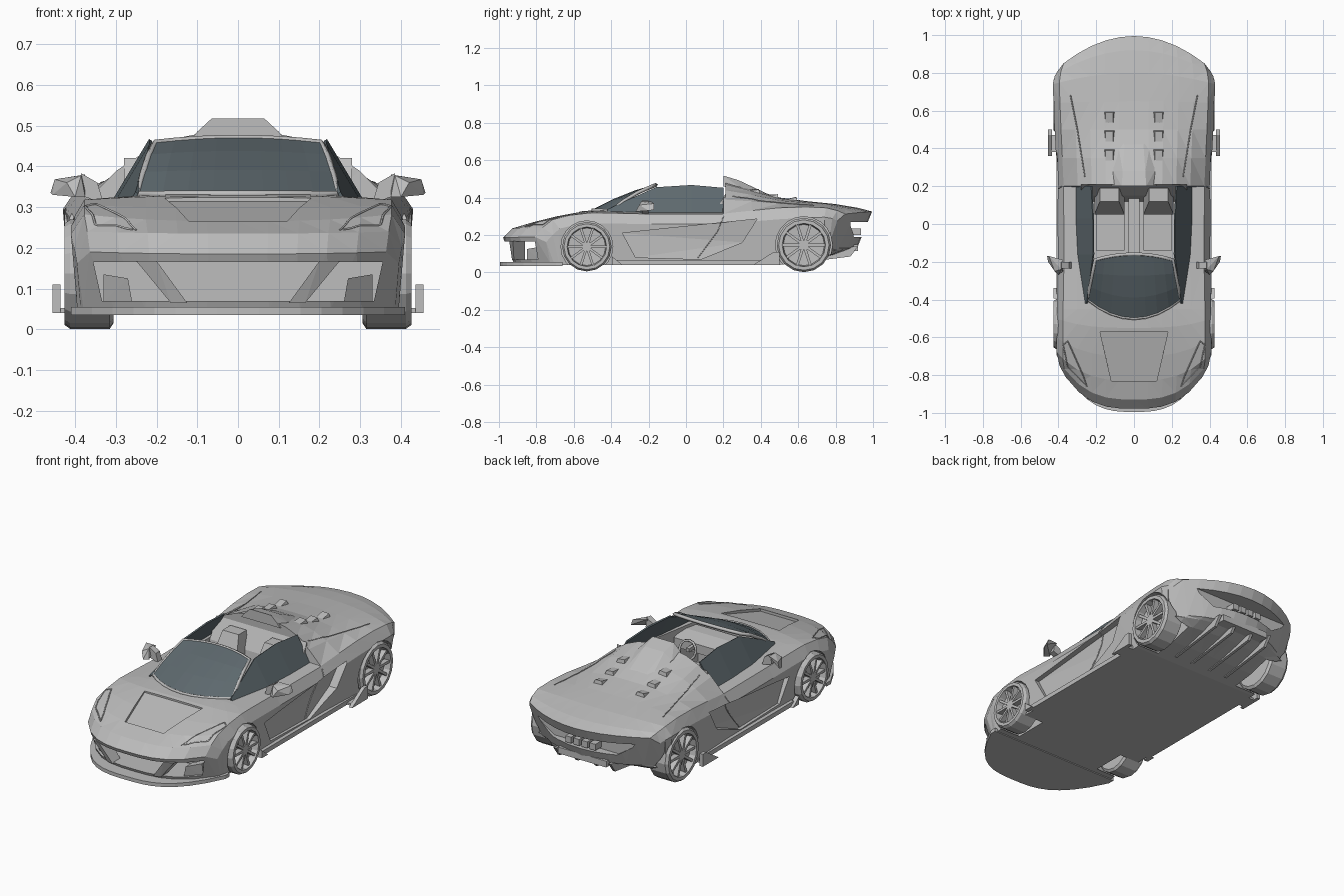
import bpy, bmesh, math
from mathutils import Vector
from mathutils.bvhtree import BVHTree

cube = bpy.data.objects.get("Cube")
if cube:
    bpy.data.objects.remove(cube, do_unlink=True)


def material(name, rgb):
    m = bpy.data.materials.new(name)
    m.use_nodes = True
    m.diffuse_color = (*rgb, 1)
    for node in m.node_tree.nodes:
        if node.type == 'BSDF_PRINCIPLED':
            node.inputs["Base Color"].default_value = (*rgb, 1)
    return m


GREY = material("body grey", (.51, .51, .51))
GLASS = material("tinted glass", (.11, .14, .155))


def finish(name, bm, mat=GREY):
    bmesh.ops.recalc_face_normals(bm, faces=bm.faces[:])
    me = bpy.data.meshes.new(name)
    bm.to_mesh(me)
    bm.free()
    me.materials.append(mat)
    ob = bpy.data.objects.new(name, me)
    bpy.context.collection.objects.link(ob)
    return ob


def hull(name, pts, mat=GREY):
    bm = bmesh.new()
    for p in pts:
        bm.verts.new(p)
    bmesh.ops.convex_hull(bm, input=bm.verts[:])
    bmesh.ops.dissolve_limit(bm, angle_limit=.02, verts=bm.verts[:], edges=bm.edges[:])
    return finish(name, bm, mat)


def flip(pts):
    return [(-p[0], *p[1:]) for p in pts]


def pair(name, pts, mat=GREY):
    return [hull("left_" + name, pts, mat), hull("right_" + name, flip(pts), mat)]


def box(x0, x1, y0, y1, z0, z1):
    return [(x, y, z) for x in (x0, x1) for y in (y0, y1) for z in (z0, z1)]


def baked(ob):
    dg = bpy.context.evaluated_depsgraph_get()
    dg.update()
    return bpy.data.meshes.new_from_object(ob.evaluated_get(dg))


def tube(name, pts, radius, closed=False, mat=GREY):
    cu = bpy.data.curves.new(name, 'CURVE')
    cu.dimensions = '3D'
    cu.bevel_depth, cu.bevel_resolution, cu.use_fill_caps = radius, 0, True
    sp = cu.splines.new('POLY')
    sp.points.add(len(pts) - 1)
    for sp_pt, p in zip(sp.points, pts):
        sp_pt.co = (*p, 1)
    sp.use_cyclic_u = closed
    helper = bpy.data.objects.new(name + "_path", cu)
    bpy.context.collection.objects.link(helper)
    me = baked(helper)
    bpy.data.objects.remove(helper, do_unlink=True)
    me.materials.clear()
    me.materials.append(mat)
    bpy.context.collection.objects.link(bpy.data.objects.new(name, me))


def sheet(name, rows, mat, thick=.008):
    bm = bmesh.new()
    grid = [[bm.verts.new(p) for p in row] for row in rows]
    for a, b in zip(grid, grid[1:]):
        for i in range(len(a) - 1):
            bm.faces.new((a[i], a[i + 1], b[i + 1], b[i]))
    mod = finish(name, bm, mat).modifiers.new("thickness", 'SOLIDIFY')
    mod.thickness, mod.offset = thick, 0


# Body shell: y at centre, y at edge, half width, crown z, shoulder z, floor z, tuck
ROWS = [
    (-.98, -.76, .395, .185, .19, .05, .06), (-.93, -.72, .402, .235, .24, .045, .04),
    (-.83, -.68, .41, .265, .282, .04, .02), (-.7, -.6, .41, .298, .305, .04, 0),
    (-.55, -.5, .41, .328, .318, .04, 0), (-.45, -.45, .408, .333, .318, .04, 0),
    (-.2, -.2, .403, .33, .312, .04, 0), (.195, .195, .405, .33, .312, .04, 0),
    (.2, .2, .405, .49, .314, .04, 0), (.35, .35, .412, .447, .33, .04, 0),
    (.5, .5, .42, .4, .345, .04, 0), (.65, .64, .426, .38, .35, .06, 0),
    (.8, .74, .43, .365, .345, .095, 0), (.92, .79, .42, .345, .33, .12, -.04),
    (.995, .825, .405, .325, .312, .13, -.08)]
COLS = 6


def half_ring(yc, ye, w, zc, zs, zb, tuck):
    ts = [i / (COLS - 1) for i in range(COLS)]
    prof = [(.92 * w * t, zs + (zc - zs) * (1 - t ** 2.5)) for t in ts]
    prof.append((w, zs - .2 * (zs - zb)))
    prof += [(.96 * w * t, zb) for t in reversed(ts)]
    bow = 3 if yc < 0 else 2
    return [(x, yc + (ye - yc) * (x / w) ** bow + tuck * max(0, min(1, (zs - z) / (zs - zb))), z)
            for x, z in prof]


bm = bmesh.new()
rings = []
for row in ROWS:
    half = half_ring(*row)
    rings.append([bm.verts.new(p) for p in half + flip(half[1:-1])[::-1]])
n = len(rings[0])
for a, b in zip(rings, rings[1:]):
    for i in range(n):
        j = (i + 1) % n
        bm.faces.new((a[i], a[j], b[j], b[i]))
for ring in (rings[0], rings[-1]):
    last = 2 * COLS
    for side in (1, -1):
        for i in range(COLS - 1):
            bm.faces.new([ring[side * k] for k in (i, i + 1, last - i - 1, last - i)])
        bm.faces.new([ring[side * k] for k in (COLS - 1, COLS, COLS + 1)])
bmesh.ops.triangulate(bm, faces=bm.faces[:])
body = finish("body", bm)

# Openings: cockpit, wheel wells, door scoops, bonnet recess, mouth, tail recess
cutters = [hull("cockpit_cutter", [(s * x, y, z) for s in (1, -1) for z in (.1, .6)
                                   for x, y in ((.22, -.42), (.28, -.15), (.28, .21))])]
WHEELS = {"front": (-.53, .137, .132), "rear": (.63, .146, .145)}
for end, (y, z, r) in WHEELS.items():
    ring = [(x, y + 1.05 * r * math.cos(a), z + 1.05 * r * math.sin(a)) for x in (.27, .6)
            for a in [math.tau * k / 20 for k in range(20)]]
    cutters += pair(end + "_well_cutter", ring)
door = [(-.34, .21, .375), (.38, .285, .368), (.3, .16, .355), (.08, .07, .372), (-.27, .08, .376)]
cutters += pair("door_cutter", [(x, y, z) for y, z, inner in door for x in (inner, .6)])
cutters.append(hull("bonnet_cutter", [(s * x, y, z) for s in (1, -1) for x, y, low in
                                      ((.18, -.57, .314), (.12, -.83, .25)) for z in (low, .6)]))
cutters.append(hull("mouth_cutter", [(s * x * shrink, y, z) for s in (1, -1)
                                     for z, shrink in ((.165, 1), (.07, .94))
                                     for x, back in ((.1, -.89), (.22, -.86), (.355, -.71))
                                     for y in (back, -1.2)]))
cutters.append(hull("tail_cutter", [(s * x, y, z) for s in (1, -1) for y in (.88, 1.2)
                                    for x, z in ((.32, .27), (.2, .19))]))
for c in cutters:
    c.hide_render = True
    mod = body.modifiers.new(c.name, 'BOOLEAN')
    mod.operation, mod.solver, mod.object = 'DIFFERENCE', 'EXACT', c
shell = baked(body)
body.modifiers.clear()
body.data = shell
shell.materials.clear()
shell.materials.append(GREY)
for c in cutters:
    bpy.data.objects.remove(c, do_unlink=True)
tree = BVHTree.FromPolygons([v.co.copy() for v in shell.vertices],
                            [tuple(p.vertices) for p in shell.polygons])


def seam(name, pts, way):
    """Thin trim line laid on the body along the given direction, on both sides."""
    path = []
    for a, b in zip(pts, pts[1:]):
        for k in range(12):
            hit = tree.ray_cast(Vector(a).lerp(Vector(b), k / 12), Vector(way))[0]
            if hit:
                path.append(tuple(hit - Vector(way) * .001))
    if len(path) > 1:
        tube("left_" + name, path, .003)
        tube("right_" + name, flip(path), .003)


inward, down = (-1, 0, 0), (0, 0, -1)
seam("door_seam", [(1, .2, .3), (1, .17, .22), (1, .05, .06)], inward)
seam("headlight", [(x, y, 1) for x, y in
                   ((.25, -.86), (.27, -.80), (.35, -.62), (.375, -.64), (.35, -.76), (.25, -.86))], down)
seam("deck_crease", [(.26, .25, 1), (.3, .5, 1), (.34, .7, 1)], down)

# Mouth struts and brake duct blades
pair("mouth_strut", [(x, y, z) for x, z, y0 in ((.2, .168, -.945), (.25, .168, -.925),
                                                (.125, .065, -.93), (.165, .065, -.92))
                     for y in (y0, -.86)])
pair("duct_blade", [(x, y, z) for x, z, y0 in ((.27, .125, -.85), (.33, .135, -.79),
                                               (.26, .068, -.85), (.33, .068, -.78))
                    for y in (y0, y0 + .06)])

# Windscreen with its frame
span = [k / 4 for k in range(-4, 5)]


def screen(s, v):
    low = Vector((.245 * s, -.5 + .1 * s * s, .332 - .002 * s * s))
    high = Vector((.205 * s, -.16 - .03 * s * s, .468 - .012 * s * s))
    return low.lerp(high, v) + Vector((0, 0, .05 * v * (1 - v)))


steps = [0, .33, .67, 1]
sheet("windscreen", [[screen(s, v) for s in span] for v in steps], GLASS)
border = [screen(s, 1) for s in span] + [screen(1, v) for v in (.67, .33)]
border += [screen(s, 0) for s in span[::-1]] + [screen(-1, v) for v in (.33, .67)]
tube("windscreen_frame", border, .01, True)

# Side windows lean inward
for side, word in ((1, "left"), (-1, "right")):
    rows = []
    for y, top in ((-.42, .335), (-.3, .39), (-.16, .453), (.03, .465), (.2, .45)):
        rows.append([(side * (.305 - (z - .315) * .6 - max(0, -.1 - y) * .14), y, z)
                     for z in (.31, (top + .31) / 2, top)])
    sheet(word + "_window", rows, GLASS)

# Raised cowl and vents on the rear deck
hull("rear_cowl", [(s * x, y, z) for s in (1, -1) for x, y, z in
                   ((.065, .2, .517), (.1, .2, .485), (.12, .2, .46), (.06, .28, .493),
                    (.11, .28, .46), (.05, .42, .427), (.09, .45, .4))])
for k, y in enumerate((.36, .46, .56)):
    pts = []
    for dx, dy, up in ((-.02, -.035, 0), (.02, -.035, 0), (-.028, .035, 0), (.028, .035, 0),
                       (-.02, .03, .022), (.02, .03, .022)):
        hit = tree.ray_cast(Vector((.13 + dx, y + dy, 1)), Vector(down))[0]
        pts.append((.13 + dx, y + dy, (hit.z if hit else .4) - .004 + up))
    pair("deck_vent_%d" % k, pts)

# Door mirrors
pair("mirror", [(.375, -.25, .325), (.375, -.19, .38), (.385, -.24, .378), (.46, -.17, .335),
                (.455, -.2, .33), (.45, -.17, .368), (.40, -.27, .325), (.42, -.25, .36)])
pair("mirror_stalk", [(x, y, z) for y in (-.235, -.2) for x, z in
                      ((.33, .31), (.345, .36), (.385, .383), (.39, .33))])

# Wheels: turned tyre and rim, hub and ten spokes
SIDES = 16
for end, (y, z, r) in WHEELS.items():
    for side, word in ((1, "left"), (-1, "right")):
        bm = bmesh.new()
        prof = [(.305, .05), (.305, .9), (.315, 1), (.412, 1), (.426, .93), (.426, .8), (.39, .76), (.385, .05)]
        loops = [[bm.verts.new((side * x, y + q * r * math.cos(math.tau * k / SIDES),
                                z + q * r * math.sin(math.tau * k / SIDES))) for k in range(SIDES)]
                 for x, q in prof]
        for a, b in zip(loops, loops[1:]):
            for k in range(SIDES):
                j = (k + 1) % SIDES
                bm.faces.new((a[k], a[j], b[j], b[k]))
        bm.faces.new(loops[0])
        bm.faces.new(loops[-1])
        finish("%s_%s_wheel" % (word, end), bm)
        for k in range(11):
            a = math.tau * k / 10
            reach = (.12, .8, .05) if k < 10 else (-.17, .17, .17)
            pts = [(side * x, y + r * (u * math.cos(a) - v * math.sin(a)),
                    z + r * (u * math.sin(a) + v * math.cos(a)))
                   for x in (.384, .418) for u in reach[:2] for v in (-reach[2], reach[2])]
            hull("%s_%s_%s" % (word, end, "spoke" if k < 10 else "hub"), pts)

# Splitter, sills, sill fins and diffuser
hull("front_splitter", [(.41 * s, -.995 + .3 * abs(s) ** 3, z) for s in [k / 8 for k in range(-8, 9)]
                        for z in (.035, .055)] + box(-.41, .41, -.67, -.66, .035, .055))
pair("sill", box(.36, .41, -.37, .47, .04, .065))
pair("sill_fin", [(x, y, z) for x in (.435, .455) for y, z in ((.36, .04), (.5, .04), (.47, .11), (.5, .11))])
pair("sill_fin_base", box(.37, .45, .38, .47, .04, .052))
pair("front_fin", [(x, y, z) for x in (.40, .425) for y, z in ((-.395, .04), (-.395, .085), (-.34, .04))])
for k, x in enumerate((.06, .17)):
    pair("diffuser_fin_%d" % k, [(x + d, y, z) for d in (-.008, .008) for y, z in
                                 ((.55, .042), (.88, .085), (.92, .14), (.55, .1))])
hull("rear_bumper", box(-.15, .15, .86, .92, .115, .15))
for k, x in enumerate((.025, .075)):
    pair("tail_block_%d" % k, box(x - .018, x + .018, .87, .935, .2, .235))

# Interior
hull("bulkhead", [(s * .28, y, z) for s in (1, -1) for y, z in ((.21, .42), (.21, .1), (.12, .1), (.15, .31))])
pair("seat_cushion", box(.05, .2, -.14, .1, .09, .16))
pair("seat_back", box(.05, .21, .05, .16, .1, .24) + box(.08, .18, .12, .19, .36, .4))
hull("centre_console", box(-.03, .03, -.3, .21, .09, .21))
hull("dashboard", box(-.25, .25, -.41, -.34, .2, .31) + box(-.25, .25, -.27, -.25, .24, .29))
tube("steering_wheel", [(.13 + .05 * math.cos(a), -.2 - .015 * math.sin(a), .27 + .05 * math.sin(a))
                        for a in [math.tau * k / 12 for k in range(12)]], .007, True)
hull("steering_column", box(.12, .14, -.28, -.2, .26, .28))
